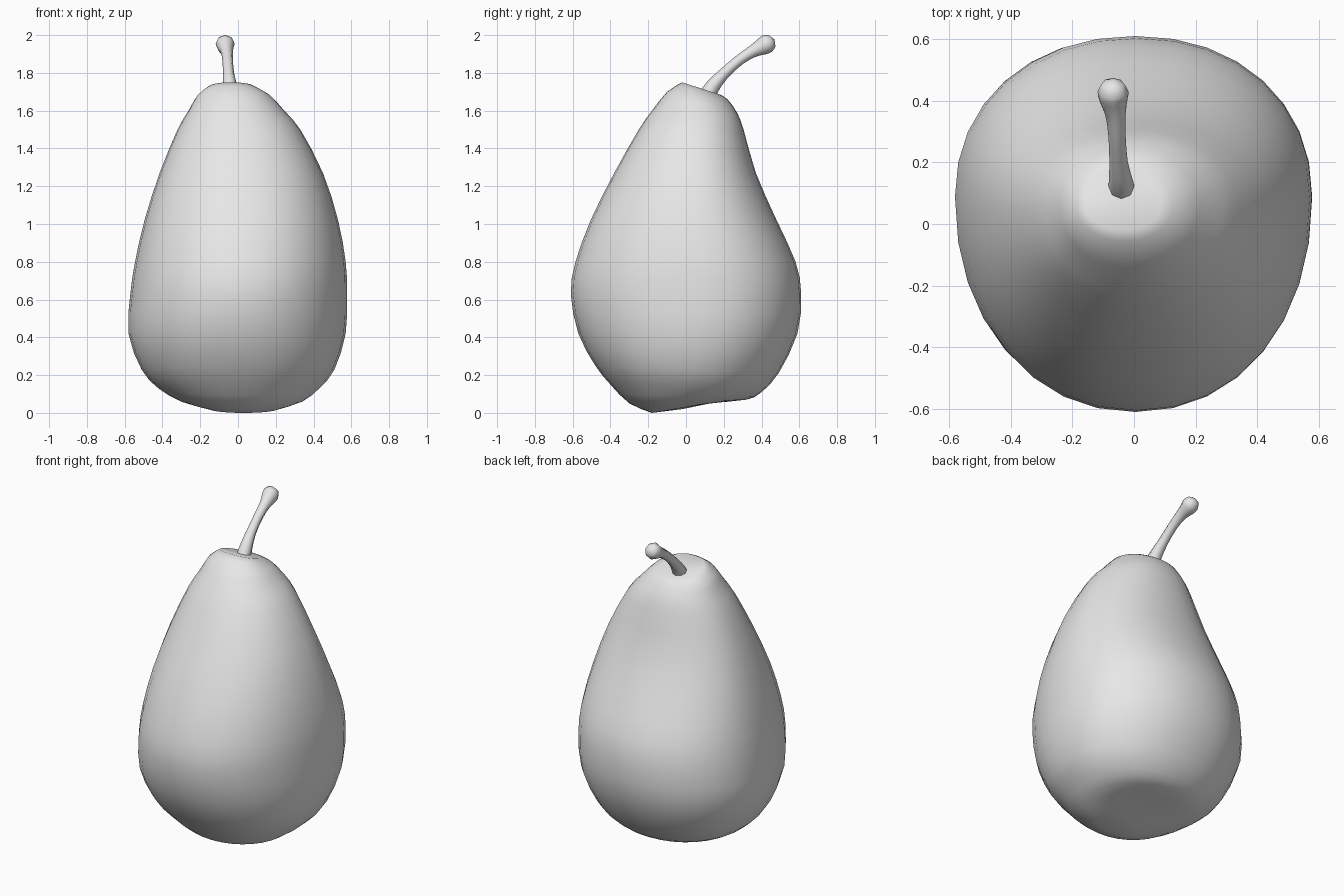
import bpy, bmesh, math
from mathutils import Vector

if "Cube" in bpy.data.objects:
    bpy.data.objects.remove(bpy.data.objects["Cube"])

mat = bpy.data.materials.new("plain grey")
mat.diffuse_color = (0.8, 0.8, 0.8, 1)
mat.use_nodes = True
mat.node_tree.nodes["Principled BSDF"].inputs["Base Color"].default_value = mat.diffuse_color


def spline(rows, steps):
    """Catmull-Rom interpolation through rows of numbers."""
    out = []
    for i in range(len(rows) - 1):
        a, b = rows[max(i - 1, 0)], rows[i]
        c, d = rows[i + 1], rows[min(i + 2, len(rows) - 1)]
        for s in range(steps):
            t = s / steps
            out.append([0.5 * (2*q + (r-p)*t + (2*p-5*q+4*r-u)*t*t + (3*q-p-3*r+u)*t**3)
                        for p, q, r, u in zip(a, b, c, d)])
    out.append(list(rows[-1]))
    return out


def skin(name, rings, start, end):
    """Close a stack of rings into a smooth object with a point at each end."""
    bm = bmesh.new()
    vs = [[bm.verts.new(p) for p in ring] for ring in rings]
    n = len(vs[0])
    for a, b in zip(vs, vs[1:]):
        for i in range(n):
            j = (i + 1) % n
            bm.faces.new((a[i], a[j], b[j], b[i]))
    v0, v1 = bm.verts.new(start), bm.verts.new(end)
    for i in range(n):
        j = (i + 1) % n
        bm.faces.new((v0, vs[0][j], vs[0][i]))
        bm.faces.new((v1, vs[-1][i], vs[-1][j]))
    bmesh.ops.recalc_face_normals(bm, faces=bm.faces)
    for f in bm.faces:
        f.smooth = True
    me = bpy.data.meshes.new(name)
    bm.to_mesh(me)
    bm.free()
    me.materials.append(mat)
    ob = bpy.data.objects.new(name, me)
    bpy.context.collection.objects.link(ob)
    return ob


# Fruit body: left, right, front, back, y of widest point, z at front, z at back
body = [
    (-.16, .22, -.18, .15, -.02, .00, .055),
    (-.30, .34, -.30, .32, .00, .05, .07),
    (-.42, .43, -.40, .40, .02, .15, .11),
    (-.51, .51, -.48, .49, .04, .25, .21),
    (-.58, .57, -.57, .59, .08, .42, .42),
    (-.57, .578, -.61, .61, .09, .63, .63),
    (-.545, .57, -.585, .58, .08, .80, .80),
    (-.495, .53, -.505, .48, .06, 1.02, 1.02),
    (-.415, .45, -.38, .37, .05, 1.27, 1.27),
    (-.32, .33, -.25, .305, .05, 1.50, 1.50),
    (-.265, .25, -.18, .27, .06, 1.60, 1.59),
    (-.215, .17, -.10, .22, .06, 1.70, 1.66),
    (-.16, .09, -.02, .18, .07, 1.75, 1.685),
]
N = 32
rings = []
for xl, xr, yf, yb, yc, zf, zb in spline(body, 2):
    xc, rx, ring = (xl + xr) / 2, (xr - xl) / 2, []
    for k in range(N):
        a = 2 * math.pi * k / N
        c, s = math.cos(a), math.sin(a)
        c = math.copysign(abs(c) ** 0.94, c)
        s = math.copysign(abs(s) ** 0.94, s)
        y = yc + s * ((yb - yc) if s > 0 else (yc - yf))
        z = zf + (zb - zf) * (y - yf) / (yb - yf)
        ring.append((xc + rx * c, y, z))
    rings.append(ring)
skin("pear_body", rings, (.02, -.02, .02), (-.04, .11, 1.70))

# Stem: x, y, z, radius along a curved path with a knob at the tip
stem = [
    (-.04, .10, 1.65, .045), (-.042, .135, 1.72, .04), (-.05, .20, 1.795, .03),
    (-.055, .285, 1.87, .028), (-.06, .355, 1.915, .033), (-.066, .40, 1.938, .045),
    (-.068, .43, 1.955, .05), (-.068, .455, 1.97, .036),
]
path = spline(stem, 2)
rings = []
for i, p in enumerate(path):
    d = (Vector(path[min(i + 1, len(path) - 1)][:3]) - Vector(path[max(i - 1, 0)][:3])).normalized()
    u = Vector((1, 0, 0))
    u = (u - d * u.dot(d)).normalized()
    v = d.cross(u)
    rings.append([Vector(p[:3]) + (u * math.cos(k * math.pi / 4) + v * math.sin(k * math.pi / 4)) * p[3]
                  for k in range(8)])
skin("stem", rings, (-.04, .10, 1.64), (-.068, .468, 1.978))
